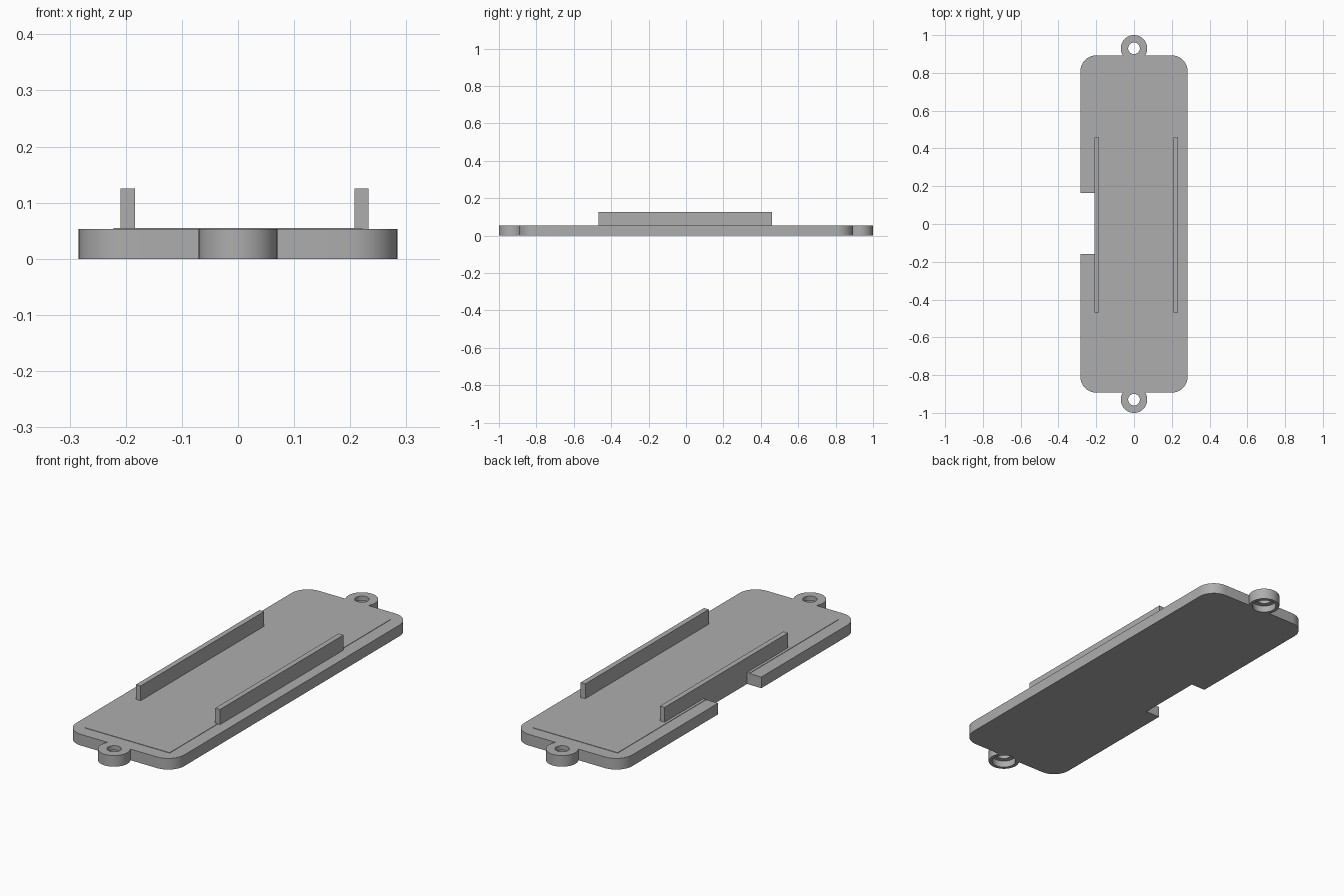
import bpy, bmesh, math

if "Cube" in bpy.data.objects:
    bpy.data.objects.remove(bpy.data.objects["Cube"])

grey = bpy.data.materials.new("plain_grey")
grey.use_nodes = True
grey.diffuse_color = (0.42, 0.42, 0.42, 1)
grey.node_tree.nodes["Principled BSDF"].inputs["Base Color"].default_value = grey.diffuse_color

TOP = 0.053
HALF_X, HALF_Y = 0.284, 0.893
TAB_Y = 0.93


def prism(name, outline, z0, z1):
    """Extrude a counter-clockwise xy outline from z0 to z1."""
    bm = bmesh.new()
    base = bm.faces.new([bm.verts.new((x, y, z0)) for x, y in outline])
    side = bmesh.ops.extrude_face_region(bm, geom=[base])["geom"]
    bmesh.ops.translate(bm, vec=(0, 0, z1 - z0),
                        verts=[v for v in side if isinstance(v, bmesh.types.BMVert)])
    bmesh.ops.recalc_face_normals(bm, faces=bm.faces)
    mesh = bpy.data.meshes.new(name)
    bm.to_mesh(mesh)
    bm.free()
    mesh.materials.append(grey)
    ob = bpy.data.objects.new(name, mesh)
    bpy.context.collection.objects.link(ob)
    return ob


def rect(x0, x1, y0, y1):
    return [(x0, y0), (x1, y0), (x1, y1), (x0, y1)]


def circle(y, radius, count=48):
    return [(radius * math.cos(2 * math.pi * i / count),
             y + radius * math.sin(2 * math.pi * i / count)) for i in range(count)]


def rounded_rect(hx, hy, radius, steps=12):
    points = []
    for corner, (sx, sy) in enumerate([(1, 1), (-1, 1), (-1, -1), (1, -1)]):
        for i in range(steps + 1):
            a = math.pi / 2 * (corner + i / steps)
            points.append((sx * (hx - radius) + radius * math.cos(a),
                           sy * (hy - radius) + radius * math.sin(a)))
    return points


def combine(target, tool, operation):
    """Apply a boolean and discard the tool."""
    tool.hide_render = True
    mod = target.modifiers.new("boolean", "BOOLEAN")
    mod.operation, mod.solver, mod.object = operation, "EXACT", tool
    bpy.context.view_layer.objects.active = target
    bpy.ops.object.modifier_apply(modifier=mod.name)
    bpy.data.objects.remove(tool)


# Base plate with rounded corners and screw tabs at both ends
plate = prism("base_plate", rounded_rect(HALF_X, HALF_Y, 0.085), 0, TOP)
for y in (-TAB_Y, TAB_Y):
    combine(plate, prism("tab", circle(y, 0.07), 0, TOP), "UNION")

# Screw holes, counterbored from below
for y in (-TAB_Y, TAB_Y):
    combine(plate, prism("screw_hole", circle(y, 0.031), -0.1, 0.1), "DIFFERENCE")
    combine(plate, prism("counterbore", circle(y, 0.054), -0.1, 0.032), "DIFFERENCE")

# Barely raised centre panel
panel = prism("raised_panel", rect(-0.222, 0.222, -0.83, 0.83), TOP - 0.01, TOP + 0.002)

# Side notch through the plate and the panel
for part in (plate, panel):
    combine(part, prism("notch", rect(-0.4, -0.209, -0.16, 0.165), -0.1, 0.2), "DIFFERENCE")

# Upright rails
for name, x in (("right_rail", -0.209), ("left_rail", 0.208)):
    prism(name, rect(x, x + 0.025, -0.468, 0.459), TOP - 0.01, 0.125)

# Smooth the curved plate walls while keeping edges sharp
bpy.ops.object.select_all(action="DESELECT")
plate.select_set(True)
bpy.context.view_layer.objects.active = plate
bpy.ops.object.shade_smooth_by_angle(angle=math.radians(30))
